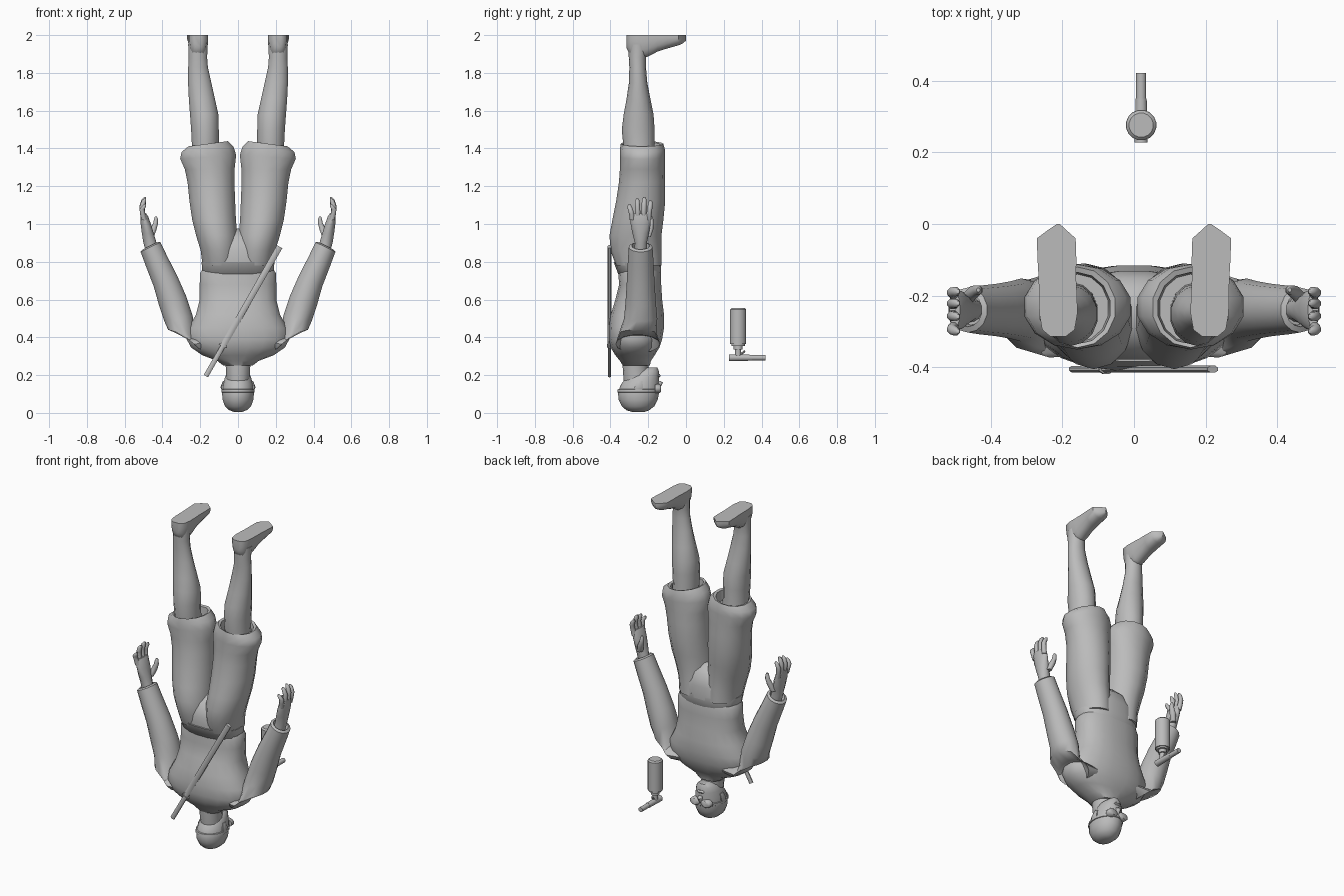
import bpy, bmesh, math
from mathutils import Vector

grey = bpy.data.materials.new("plain grey")
grey.diffuse_color = (0.5, 0.5, 0.5, 1)


def finish(name, bm, angle=40):
    bmesh.ops.recalc_face_normals(bm, faces=bm.faces)
    me = bpy.data.meshes.new(name)
    bm.to_mesh(me)
    bm.free()
    me.materials.append(grey)
    ob = bpy.data.objects.new(name, me)
    bpy.context.collection.objects.link(ob)
    bpy.ops.object.select_all(action='DESELECT')
    bpy.context.view_layer.objects.active = ob
    ob.select_set(True)
    bpy.ops.object.shade_smooth_by_angle(angle=math.radians(angle))
    return ob


def loft(name, rings, n=14, power=1.0, angle=50):
    """Skin rings given as (centre, u, v) vectors."""
    bm = bmesh.new()
    loops = []
    for c, u, v in rings:
        loop = []
        for i in range(n):
            a = 2 * math.pi * (i + 0.5) / n
            ca, sa = math.cos(a), math.sin(a)
            p = Vector(c) + Vector(u) * math.copysign(abs(ca) ** power, ca) \
                + Vector(v) * math.copysign(abs(sa) ** power, sa)
            p.z = min(p.z, 2.0)
            loop.append(bm.verts.new(p))
        loops.append(loop)
    for a, b in zip(loops, loops[1:]):
        for i in range(n):
            j = (i + 1) % n
            bm.faces.new((a[i], a[j], b[j], b[i]))
    bm.faces.new(loops[0])
    bm.faces.new(loops[-1])
    return finish(name, bm, angle)


def column(name, rows, s=1, **kw):
    """Upright form from rows (z, x0, x1, y0, y1, rise of the ring across x)."""
    rings = []
    for z, x0, x1, y0, y1, *rise in rows:
        r = rise[0] if rise else 0
        rings.append(((s * (x0 + x1) / 2, (y0 + y1) / 2, z),
                      (s * (x1 - x0) / 2, 0, r), (0, (y1 - y0) / 2, 0)))
    return loft(name, rings, **kw)


def rod(name, p, q, r1, r2=None, n=12, flat=1.0, angle=40):
    """Straight rod between two points."""
    p, q = Vector(p), Vector(q)
    d = (q - p).normalized()
    u = d.cross(Vector((0, 1, 0)))
    if u.length < 0.01:
        u = Vector((1, 0, 0))
    u.normalize()
    v = d.cross(u)
    r2 = r1 if r2 is None else r2
    return loft(name, [(p, u * r1, v * r1 * flat), (q, u * r2, v * r2 * flat)],
                n=n, angle=angle)


# Shirt, hanging upside down with the back toward -y
column("shirt", [(z, -w, w, a, b) for z, w, a, b in [
    (.76, .19, -.355, -.135), (.74, .203, -.36, -.13), (.68, .205, -.355, -.13),
    (.60, .205, -.375, -.125), (.52, .225, -.40, -.115), (.45, .265, -.41, -.115),
    (.39, .275, -.41, -.125), (.345, .25, -.40, -.14), (.305, .19, -.375, -.165),
    (.275, .11, -.35, -.185), (.25, .078, -.335, -.19)]], n=20, power=.85)
column("neck", [(.29, -.075, .075, -.335, -.19), (.24, -.066, .066, -.335, -.2),
                (.17, -.062, .062, -.33, -.19)])
# Waistband and seat of the trousers
column("waistband", [(z, -w, w, a, b) for z, w, a, b in [
    (.73, .185, -.35, -.135), (.735, .19, -.36, -.13), (.80, .195, -.385, -.13)]],
    n=20, power=.85)
column("trouser_seat", [(z, -w, w, a, b) for z, w, a, b in [
    (.78, .19, -.375, -.13), (.86, .195, -.38, -.13), (.93, .12, -.35, -.15),
    (.975, .03, -.29, -.2)]], n=20, power=.85)

# Head, crown down
column("head", [(z, -w, w, a, b) for z, w, a, b in [
    (.005, .02, -.285, -.22), (.014, .047, -.315, -.195), (.035, .07, -.34, -.168),
    (.07, .083, -.357, -.15), (.11, .086, -.36, -.142), (.15, .08, -.345, -.142),
    (.19, .07, -.315, -.142), (.22, .056, -.28, -.143), (.24, .03, -.23, -.152)]], n=18)
column("nose", [(.125, -.006, .006, -.155, -.139), (.16, -.015, .015, -.16, -.12),
                (.17, -.012, .012, -.16, -.135)], n=8)
column("lips", [(.188, -.02, .02, -.16, -.139), (.195, -.026, .026, -.16, -.133),
                (.205, -.016, .016, -.16, -.138)], n=8)
# Strap sitting proud of the head
column("goggle_strap", [(.108, -.086, .086, -.36, -.14), (.11, -.09, .09, -.364, -.138),
                        (.124, -.089, .089, -.362, -.137), (.126, -.083, .083, -.355, -.142)],
       n=18, angle=30)

for s, side in ((-1, "left"), (1, "right")):
    loft(side + "_goggle_lens", [((s * .038, y, .128), (s * w, s * -.0, 0), (0, 0, h))
         for y, w, h in ((-.165, .034, .024), (-.14, .034, .024), (-.133, .026, .018))], n=10)
    column(side + "_ear", [(.115, .075, .084, -.27, -.235), (.135, .075, .094, -.275, -.225),
                           (.17, .07, .08, -.26, -.23)], s, n=8)

    # Trouser leg with a hollow, slanted cuff
    column(side + "_trouser_leg", [
        (.78, .0, .19, -.37, -.13), (.86, .0, .2, -.4, -.13), (.94, .0, .225, -.405, -.13),
        (1.02, .008, .245, -.39, -.12), (1.12, .012, .26, -.37, -.11),
        (1.22, .016, .27, -.355, -.11), (1.29, .015, .285, -.35, -.112),
        (1.355, .006, .31, -.35, -.112, -.01), (1.395, .02, .302, -.35, -.112, -.014),
        (1.425, .05, .265, -.345, -.12, -.014), (1.42, .065, .25, -.335, -.135, -.014),
        (1.37, .07, .245, -.33, -.14)], s, n=14)
    # Bare shin and foot, sole up
    column(side + "_shin", [
        (1.34, .1, .25, -.33, -.16), (1.42, .1, .246, -.332, -.168), (1.5, .1, .25, -.34, -.166),
        (1.58, .102, .256, -.33, -.172), (1.66, .12, .262, -.315, -.188),
        (1.75, .14, .266, -.302, -.205), (1.83, .158, .265, -.3, -.212),
        (1.88, .162, .262, -.303, -.212), (1.95, .16, .265, -.305, -.2)], s)
    loft(side + "_foot", [((s * x, y, 2), (w, 0, 0), (0, 0, h)) for y, x, w, h in [
        (-.314, .212, .022, .07), (-.295, .211, .046, .11), (-.25, .211, .054, .13),
        (-.2, .212, .054, .115), (-.15, .214, .053, .088), (-.1, .215, .055, .072),
        (-.04, .217, .055, .055), (-.02, .215, .03, .046), (0, .211, .004, .03)]],
        n=16, power=.8)

    # Sleeve: rings tilt along the arm
    arm = [(.15, .37, .06, .11, 40), (.235, .365, .075, .118, 40), (.295, .42, .08, .1, 15),
           (.315, .5, .078, .088, -12), (.345, .59, .078, .08, -20), (.385, .7, .07, .073, -25),
           (.43, .8, .064, .068, -26), (.463, .878, .06, .063, -26), (.465, .885, .045, .047, -26),
           (.455, .86, .04, .042, -26)]
    loft(side + "_sleeve", [((s * x, -.24 - .015 * (z < .5), z),
         (s * u * math.cos(math.radians(t)), 0, u * math.sin(math.radians(t))), (0, v, 0))
         for x, z, u, v, t in arm], n=14)
    # Hand: palm, four fingers and a thumb
    column(side + "_palm", [
        (.84, .415, .485, -.275, -.205), (.9, .43, .502, -.272, -.206),
        (.95, .445, .51, -.285, -.195), (1.0, .46, .516, -.295, -.185),
        (1.04, .475, .518, -.295, -.185), (1.055, .485, .515, -.29, -.19)], s, n=12)
    for i, (y, tip, lean) in enumerate([(-.284, 1.105, -.015), (-.254, 1.135, -.004),
                                        (-.225, 1.142, .004), (-.198, 1.125, .01)]):
        column(f"{side}_finger_{i + 1}", [
            (z, x - r, x + r, y + k * lean - r, y + k * lean + r) for z, x, r, k in
            [(1.02, .497, .015, 0), (1.05, .504, .015, .2), ((1.05 + tip) / 2, .508, .0145, .7),
             (tip - .012, .498, .013, 1), (tip, .492, .006, 1)]], s, n=8)
    column(side + "_thumb", [
        (.93, .445, .48, -.225, -.185), (.97, .43, .468, -.21, -.172),
        (1.005, .422, .45, -.2, -.17), (1.03, .424, .444, -.197, -.173),
        (1.04, .43, .44, -.19, -.178)], s, n=8)

# Sheathed blade slung across the back
a, b = Vector((-.17, -.405, .195)), Vector((.22, -.405, .88))
g = a.lerp(b, .23)
rod("blade_handle", a, g, .014, n=8, flat=.7)
rod("blade_guard", g, a.lerp(b, .24), .024, n=8, flat=.6)
rod("blade_sheath", g, b, .017, .018, n=8, flat=.6)

# Separate canister with a side nozzle
cx, cy = .02, .276
for name, z0, z1, r in [("canister_body", .365, .548, .043), ("canister_shoulder", .355, .366, .036),
                        ("canister_neck", .335, .358, .024), ("canister_valve", .3, .338, .016)]:
    rod(name, (cx, cy, z0), (cx, cy, z1), r, n=16)
rod("canister_base", (cx, cy, .547), (cx, cy, .556), .043, .034, n=16)
rod("nozzle_collar", (cx, .228, .292), (cx, .35, .292), .019, .016)
rod("nozzle_tube", (cx, .34, .292), (cx, .422, .292), .0145)
rod("nozzle_trigger", (cx, .29, .31), (cx, .312, .328), .006, n=8)
